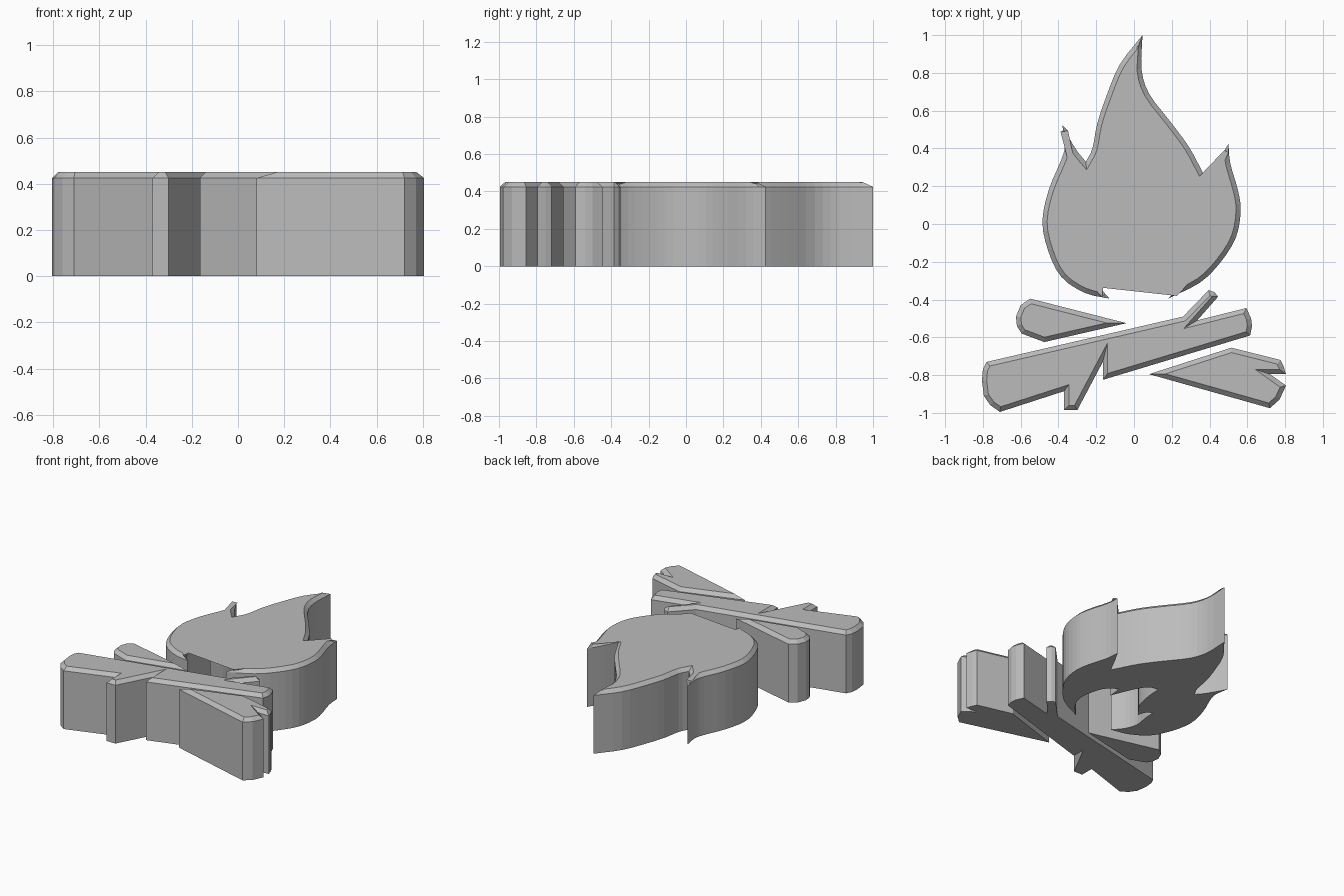
import bpy
import bmesh
from mathutils import Vector

HEIGHT = 0.45
CHAMFER = 0.025

default_cube = bpy.data.objects.get("Cube")
if default_cube:
    bpy.data.objects.remove(default_cube, do_unlink=True)

grey = bpy.data.materials.new("light_grey")
grey.use_nodes = True
grey_value = (0.5, 0.5, 0.5, 1)
grey.diffuse_color = grey_value
grey.node_tree.nodes["Principled BSDF"].inputs["Base Color"].default_value = grey_value


def smooth_path(points, steps=3):
    """Catmull-Rom curve through the points, leaving out the last one."""
    pts = [Vector(p) / 100 for p in points]
    padded = [2 * pts[0] - pts[1]] + pts + [2 * pts[-1] - pts[-2]]
    result = []
    for a, b, c, d in zip(padded, padded[1:], padded[2:], padded[3:]):
        for i in range(steps):
            t = i / steps
            result.append(0.5 * (2 * b + (c - a) * t + (2 * a - 5 * b + 4 * c - d) * t ** 2
                                 + (3 * b - a - 3 * c + d) * t ** 3))
    return result


def inset_outline(outline, limit):
    """Move a clockwise outline inwards with limited mitred corners."""
    result = []
    count = len(outline)
    for i, point in enumerate(outline):
        before = (point - outline[i - 1]).normalized()
        after = (outline[(i + 1) % count] - point).normalized()
        n1 = Vector((before.y, -before.x))
        n2 = Vector((after.y, -after.x))
        middle = (n1 + n2).normalized()
        stretch = min(limit, 1 / max(middle.dot(n1), 0.01))
        result.append(point + middle * CHAMFER * stretch)
    return result


def make_slab(name, outline, limit):
    """Upright slab with a chamfered top edge."""
    bm = bmesh.new()
    levels = [(outline, 0), (outline, HEIGHT - CHAMFER), (inset_outline(outline, limit), HEIGHT)]
    rings = [[bm.verts.new((p.x, p.y, z)) for p in ring] for ring, z in levels]
    for low, high in zip(rings, rings[1:]):
        for i in range(len(low)):
            bm.faces.new((low[i - 1], low[i], high[i], high[i - 1]))
    bm.faces.new(rings[0])
    bm.faces.new(rings[-1])
    bmesh.ops.recalc_face_normals(bm, faces=bm.faces)
    mesh = bpy.data.meshes.new(name)
    bm.to_mesh(mesh)
    bm.free()
    mesh.materials.append(grey)
    bpy.context.collection.objects.link(bpy.data.objects.new(name, mesh))


# Outer flame edge: curves between the sharp tips and notches
outer_curves = [
    [(4.5, 100), (4, 82), (8, 69), (19, 54.5), (29, 41), (36, 28), (39, 22)],
    [(39, 22), (44, 32), (50, 42.5)],
    [(50, 42.5), (51, 32), (55, 18), (56.5, 7), (54, -7), (46, -20), (35, -31), (18, -39.5)],
]
# Inner flame edge, from the right foot round to the left foot
inner_curves = [
    [(18, -39.5), (26.5, -30), (30.5, -20), (29, -8), (25, 1), (18, 6)],
    [(18, 6), (17.5, 1), (17, -4.5)],
    [(17, -4.5), (11, 10), (5, 20), (-2.5, 22.5)],
    [(-2.5, 22.5), (-3.5, 10), (-6.5, -2), (-14, -12.5)],
    [(-14, -12.5), (-16, -7), (-20, -3)],
    [(-20, -3), (-20.5, -12), (-22, -23), (-19, -32), (-13, -39.5)],
]
# Left flame edge back up to the top
left_curves = [
    [(-13, -39.5), (-26, -36.5), (-38.5, -28), (-45.5, -14), (-48.5, 1.5), (-45, 18.5),
     (-38.5, 34), (-36.5, 42), (-38, 52.5)],
    [(-38, 52.5), (-34, 45), (-30, 38.5), (-25.5, 33)],
    [(-25.5, 33), (-22, 40), (-19.5, 53), (-14.5, 68), (-7.5, 84.5), (4.5, 100)],
]
flame = [p for curve in outer_curves + inner_curves + left_curves for p in smooth_path(curve)]
make_slab("flame", flame, 2.4)

# Logs: straight outlines with bevelled ends
logs = {
    "main_log": [(-78, -73), (26, -49), (39.5, -35), (42.5, -36), (44.5, -38.5), (33.5, -51),
                 (59.5, -44.5), (62, -50), (62.5, -54), (61.5, -59), (-16.5, -82.5),
                 (-16.5, -73), (-30, -98.5), (-37, -98.5), (-37, -88.5), (-71, -99.5),
                 (-76, -96), (-79.5, -91), (-80.5, -83), (-80, -77)],
    "left_log": [(-55, -39.5), (-4, -52.5), (-47.5, -62.5), (-59.5, -58), (-62, -54),
                 (-62.5, -49), (-60, -43)],
    "right_log": [(8, -79.5), (51.5, -65.5), (77.5, -72), (79, -75), (80.5, -79.5), (72, -79.5),
                  (80.5, -85.5), (77, -93), (72, -97.5)],
}
for name, points in logs.items():
    make_slab(name, [Vector(p) / 100 for p in points], 5)
